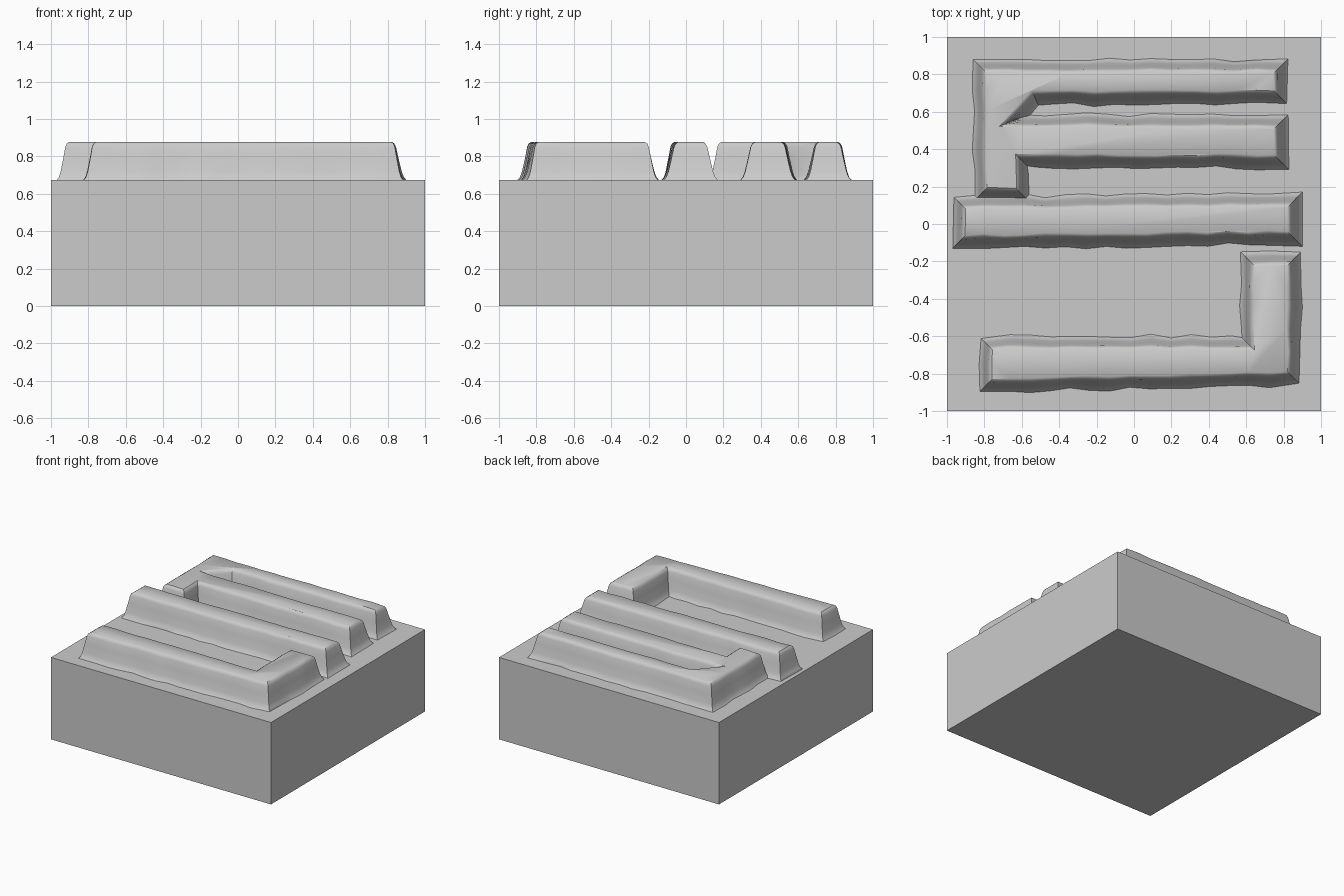
import bpy, bmesh, random
from mathutils import Vector

random.seed(4)
cube = bpy.data.objects.get("Cube")
if cube:
    bpy.data.objects.remove(cube, do_unlink=True)

# One plain grey for everything
grey = bpy.data.materials.new("plain grey")
grey.use_nodes = True
colour = (0.6, 0.6, 0.6, 1)
grey.diffuse_color = colour
grey.node_tree.nodes["Principled BSDF"].inputs["Base Color"].default_value = colour

BASE_TOP = 0.673
# Wall section: distance outside the crest outline, height
WALL = [(.06, .65), (.06, BASE_TOP), (.047, .69), (.037, .72), (.022, .79),
        (.01, .85), (.002, .868), (-.012, .877)]


def make_object(name, bm):
    bmesh.ops.recalc_face_normals(bm, faces=bm.faces)
    mesh = bpy.data.meshes.new(name)
    bm.to_mesh(mesh)
    bm.free()
    obj = bpy.data.objects.new(name, mesh)
    bpy.context.collection.objects.link(obj)
    mesh.materials.append(grey)
    return obj


def resample(corners, step=0.11):
    """Split the outline's edges so the walls can be uneven."""
    points = []
    for i, a in enumerate(corners):
        b = corners[(i + 1) % len(corners)]
        count = max(1, round((b - a).length / step))
        points += [a.lerp(b, k / count) for k in range(count)]
    return points


def outward(points):
    """Mitred outward directions of a counter-clockwise outline."""
    result = []
    for i, p in enumerate(points):
        d1 = (p - points[i - 1]).normalized()
        d2 = (points[(i + 1) % len(points)] - p).normalized()
        n1, n2 = Vector((d1.y, -d1.x)), Vector((d2.y, -d2.x))
        mitre = (n1 + n2) / max(0.3, 1 + n1.dot(n2))
        if mitre.length > 1.6:
            mitre = mitre.normalized() * 1.6
        result.append(mitre)
    return result


def ridge(name, outline):
    """Flat-topped ridge with rough walls flaring into the base."""
    points = resample([Vector(p) for p in outline])
    normals = outward(points)
    flare = [random.uniform(.85, 1.15) for p in points]
    wobble = [random.uniform(-.005, .005) for p in points]
    bm = bmesh.new()
    rings = []
    for out, z in WALL:
        ring = []
        for p, n, f, w in zip(points, normals, flare, wobble):
            q = p + n * (out * f + w)
            ring.append(bm.verts.new((q.x, q.y, z)))
        rings.append(ring)
    for low, high in zip(rings, rings[1:]):
        for i in range(len(low)):
            j = (i + 1) % len(low)
            bm.faces.new((low[i], low[j], high[j], high[i]))
    bm.faces.new(rings[-1])
    bm.faces.new(rings[0][::-1])
    obj = make_object(name, bm)
    bpy.ops.object.select_all(action='DESELECT')
    obj.select_set(True)
    bpy.context.view_layer.objects.active = obj
    bpy.ops.object.shade_smooth_by_angle(angle=0.6)


# Square block
bm = bmesh.new()
bmesh.ops.create_cube(bm, size=1)
bmesh.ops.scale(bm, vec=(2, 2, BASE_TOP), verts=bm.verts)
bmesh.ops.translate(bm, vec=(0, 0, BASE_TOP / 2), verts=bm.verts)
make_object("base_block", bm)

# Two-armed ridge at the back
ridge("back_forked_ridge", [
    (-.8, .18), (-.62, .18), (-.62, .36), (.76, .36), (.76, .52), (-.7, .53),
    (-.54, .7), (.76, .7), (.76, .82), (-.8, .82)])

# Straight ridge across the middle
ridge("middle_ridge", [(-.91, -.07), (.83, -.05), (.83, .1), (-.91, .09)])

# Hooked ridge at the front
ridge("front_hooked_ridge", [
    (-.77, -.84), (.83, -.8), (.83, -.21), (.63, -.21), (.63, -.66), (-.77, -.66)])
